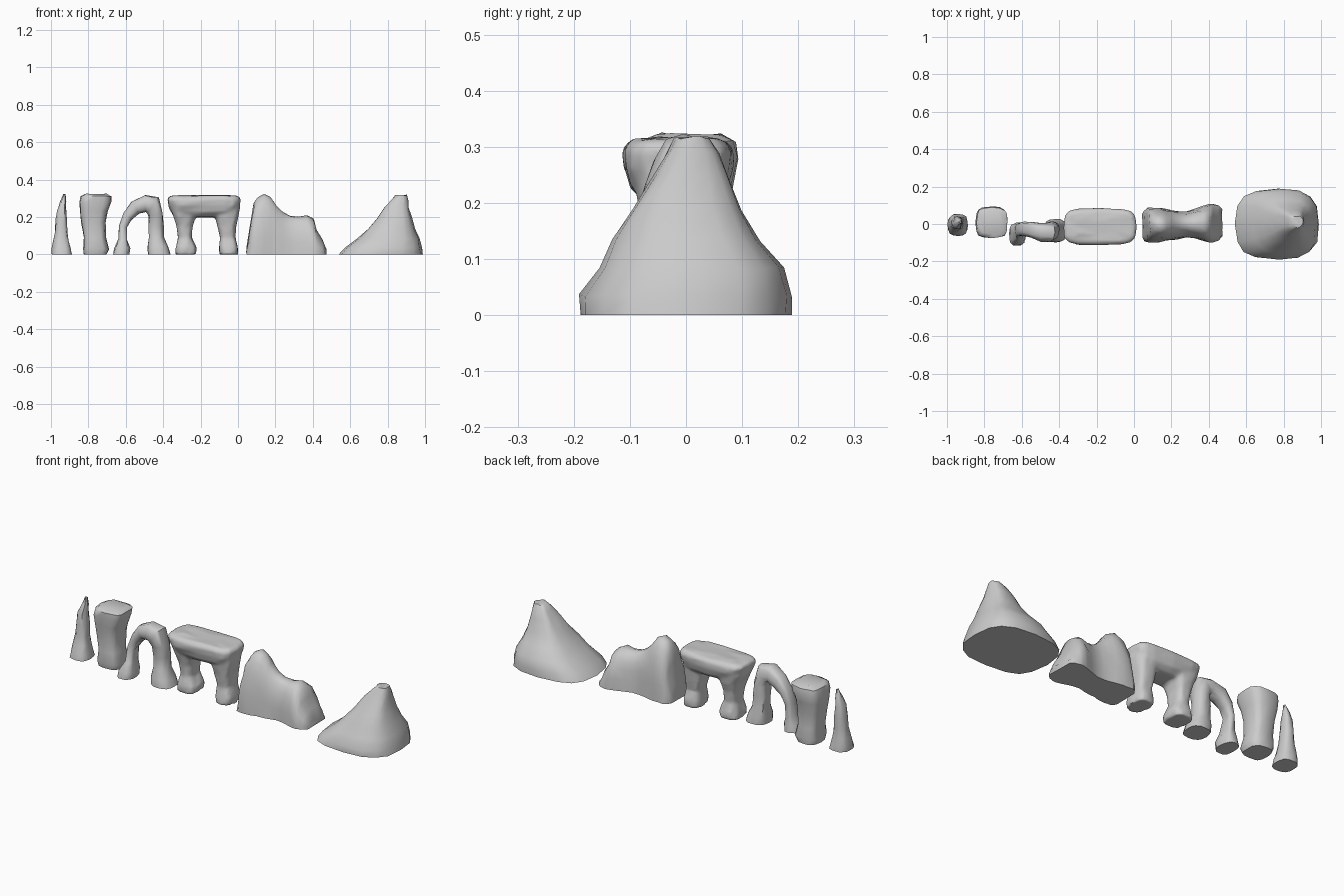
import bpy, bmesh, random
from math import sin, cos, pi, radians, copysign
from mathutils import Vector

random.seed(4)
SIDES = 16


def sup(v, n):
    return copysign(abs(v) ** (2 / n), v)


def skin(name, rings, jitter=0.003):
    """Bridge closed rings of points, cap both ends, roughen slightly."""
    bm = bmesh.new()
    rows = []
    for ring in rings:
        row = []
        for p in ring:
            j = Vector([random.uniform(-jitter, jitter) for _ in range(3)])
            if p.z < 0.005:
                j.z = 0
            q = p + j
            q.z = max(q.z, 0)
            row.append(bm.verts.new(q))
        rows.append(row)
    for a, b in zip(rows, rows[1:]):
        for i in range(len(a)):
            k = (i + 1) % len(a)
            bm.faces.new((a[i], a[k], b[k], b[i]))
    for row in (rows[0], rows[-1]):
        bm.faces.new(row)
    bmesh.ops.recalc_face_normals(bm, faces=bm.faces)
    me = bpy.data.meshes.new(name)
    bm.to_mesh(me)
    bm.free()
    ob = bpy.data.objects.new(name, me)
    bpy.context.collection.objects.link(ob)
    return ob


def smooth(ob, angle=50):
    bpy.ops.object.select_all(action='DESELECT')
    bpy.context.view_layer.objects.active = ob
    ob.select_set(True)
    bpy.ops.object.shade_smooth_by_angle(angle=radians(angle))


def loft(name, rows, n=3, jitter=0.003):
    """Rows: x, y, z, half width, half depth, optional tilt in the xz plane."""
    rings = []
    for x, y, z, rx, ry, *t in rows:
        t = radians(t[0]) if t else 0
        ring = []
        for i in range(SIDES):
            a = 2 * pi * i / SIDES
            u, v = rx * sup(cos(a), n), ry * sup(sin(a), n)
            ring.append(Vector((x + u * cos(t), y + v, z - u * sin(t))))
        rings.append(ring)
    return skin(name, rings, jitter)


def ridge(name, rows, n=2.3):
    """Rows along x: x, back y, front y, height, giving domed slices on flat ground."""
    rings = []
    for x, y0, y1, h in rows:
        c, r = (y0 + y1) / 2, (y1 - y0) / 2
        ring = []
        for i in range(13):
            a = pi * i / 12
            ring.append(Vector((x, c + r * sup(cos(a), n), h * sup(sin(a), n))))
        rings.append(ring)
    return skin(name, rings)


# Thin pointed spire
smooth(loft("spire", [
    (-.942, -.005, 0, .056, .06), (-.944, -.005, .03, .052, .056),
    (-.946, 0, .07, .042, .045), (-.945, .003, .12, .033, .036),
    (-.944, .005, .18, .03, .033), (-.942, .005, .24, .024, .028),
    (-.935, .01, .28, .015, .018), (-.928, .01, .32, .004, .005)], 2.4))

# Blocky standing pillar
smooth(loft("pillar", [
    (-.762, .005, 0, .06, .065), (-.76, .005, .03, .068, .072),
    (-.765, .005, .09, .058, .065), (-.772, .005, .17, .064, .066),
    (-.77, .008, .23, .074, .076), (-.763, .008, .28, .084, .085),
    (-.758, .008, .31, .083, .082), (-.76, .008, .323, .06, .06)], 3.2))

# Slim natural arch, swept from foot to foot
smooth(loft("slim_arch", [
    (-.625, -.055, 0, .045, .062), (-.62, -.055, .035, .043, .058),
    (-.615, -.045, .08, .024, .042, 5), (-.615, -.03, .15, .021, .035, 10),
    (-.59, -.025, .205, .03, .036, 40), (-.55, -.03, .25, .039, .042, 60),
    (-.495, -.045, .272, .046, .05, 88), (-.455, -.045, .26, .052, .05, 125),
    (-.44, -.035, .21, .039, .046, 172), (-.44, -.03, .15, .041, .042, 180),
    (-.437, -.03, .09, .04, .044, 180), (-.427, -.035, .04, .055, .06, 180),
    (-.42, -.035, 0, .06, .062, 180)], 2.5))

# Broad table rock on two legs, fused into one surface
slab = loft("table_arch", [
    (-.18, -.015, .2, .15, .055), (-.182, -.015, .225, .175, .085),
    (-.182, -.015, .265, .19, .098), (-.182, -.015, .295, .198, .1),
    (-.184, -.013, .313, .185, .085), (-.19, -.013, .317, .12, .045)], 4)
legs = [
    loft("left_leg", [
        (-.28, -.01, 0, .055, .07), (-.278, -.01, .035, .056, .068),
        (-.283, -.01, .09, .037, .055), (-.285, -.01, .15, .044, .06),
        (-.285, -.01, .2, .06, .075), (-.285, -.01, .25, .085, .085)]),
    loft("right_leg", [
        (-.05, -.015, 0, .05, .068), (-.051, -.015, .035, .052, .066),
        (-.056, -.015, .09, .042, .053), (-.058, -.015, .15, .05, .062),
        (-.06, -.015, .2, .062, .07), (-.068, -.015, .25, .08, .075)])]
bpy.ops.object.select_all(action='DESELECT')
for ob in legs + [slab]:
    ob.select_set(True)
bpy.context.view_layer.objects.active = slab
bpy.ops.object.join()
rem = slab.modifiers.new("fuse", 'REMESH')
rem.mode = 'VOXEL'
rem.voxel_size = 0.009
soft = slab.modifiers.new("soften", 'SMOOTH')
soft.factor = 0.5
soft.iterations = 4
for m in ("fuse", "soften"):
    bpy.ops.object.modifier_apply(modifier=m)
smooth(slab, 60)

# Two-humped ridge
smooth(ridge("twin_hump_ridge", [
    (.046, -.075, .055, .03), (.055, -.09, .075, .09), (.072, -.1, .085, .2),
    (.085, -.1, .088, .275), (.105, -.1, .088, .307), (.14, -.098, .088, .322),
    (.175, -.09, .08, .305), (.205, -.085, .075, .265), (.24, -.08, .07, .23),
    (.28, -.072, .068, .208), (.325, -.078, .08, .203), (.37, -.09, .1, .21),
    (.405, -.1, .108, .19), (.42, -.1, .11, .135), (.45, -.09, .1, .085),
    (.47, -.065, .085, .03)]), 60)

# Large leaning peak
smooth(loft("leaning_peak", [
    (.765, 0, 0, .226, .188), (.777, 0, .035, .207, .188),
    (.803, .01, .085, .167, .165), (.82, 0, .135, .128, .13),
    (.835, 0, .19, .096, .098), (.848, .008, .25, .065, .068),
    (.862, .012, .29, .047, .046), (.872, .012, .316, .03, .03)], 2.8))
